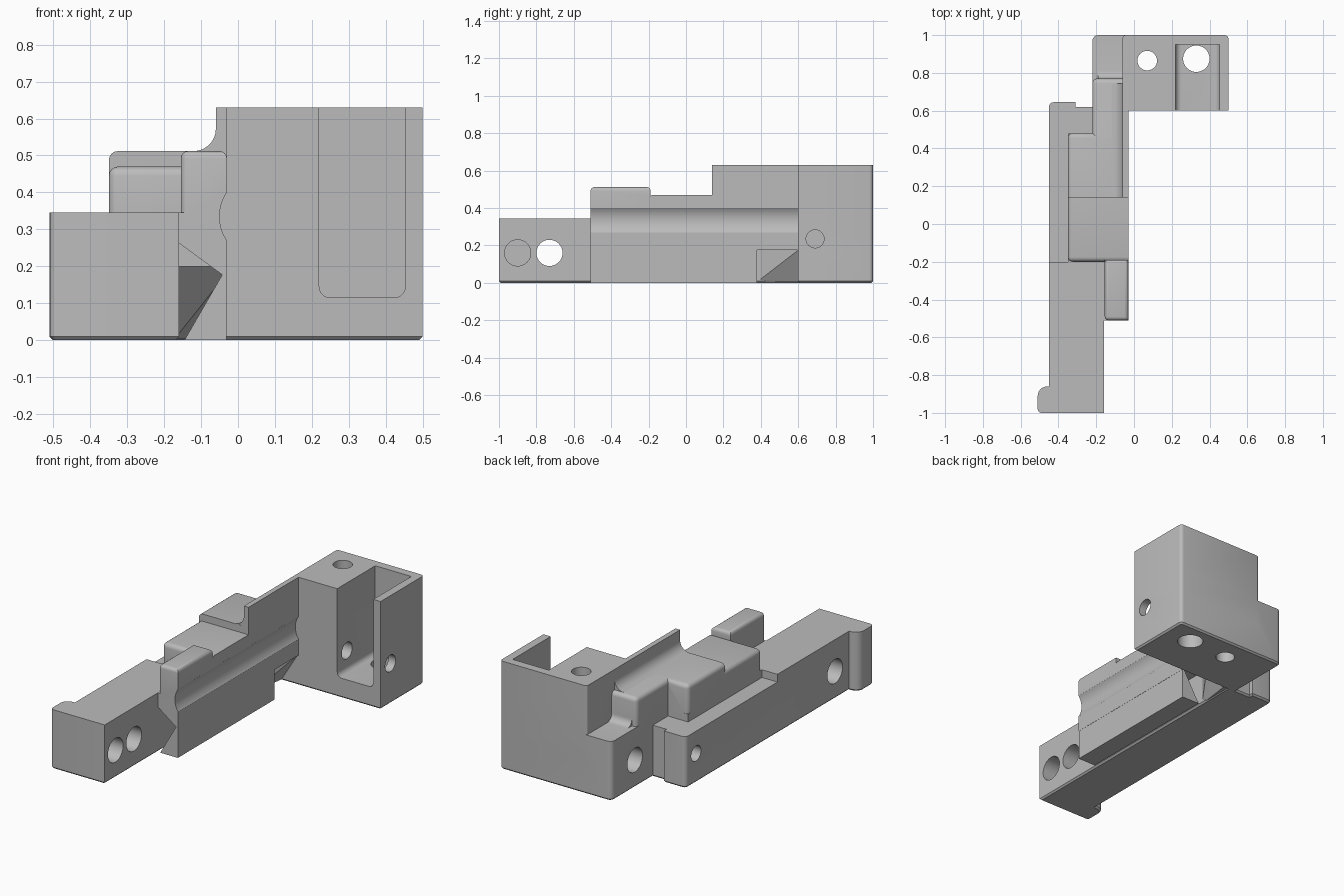
import bpy, bmesh, math
from mathutils import Vector

if "Cube" in bpy.data.objects:
    bpy.data.objects.remove(bpy.data.objects["Cube"], do_unlink=True)

grey = bpy.data.materials.new("plain grey")
grey.use_nodes = True
grey.diffuse_color = (0.5, 0.5, 0.5, 1)
grey.node_tree.nodes["Principled BSDF"].inputs["Base Color"].default_value = (0.5, 0.5, 0.5, 1)


def finish(name, bm):
    bmesh.ops.recalc_face_normals(bm, faces=bm.faces)
    mesh = bpy.data.meshes.new(name)
    bm.to_mesh(mesh)
    bm.free()
    mesh.materials.append(grey)
    obj = bpy.data.objects.new(name, mesh)
    bpy.context.collection.objects.link(obj)
    return obj


def prism(name, outline, axis, lo, hi, rounds=()):
    """Extrude an outline along an axis; rounds holds (radius, segments, edge rule)."""
    place = {"x": lambda u, v, w: (w, u, v),
             "y": lambda u, v, w: (u, w, v),
             "z": lambda u, v, w: (u, v, w)}[axis]
    bm = bmesh.new()
    face = bm.faces.new([bm.verts.new(place(u, v, lo)) for u, v in outline])
    new = bmesh.ops.extrude_face_region(bm, geom=[face])["geom"]
    shift = Vector(place(0, 0, hi - lo))
    bmesh.ops.translate(bm, vec=shift, verts=[g for g in new if isinstance(g, bmesh.types.BMVert)])
    bmesh.ops.recalc_face_normals(bm, faces=bm.faces)
    for radius, segments, rule in rounds:
        chosen = [e for e in bm.edges if rule(e.verts[0].co, e.verts[1].co)]
        bmesh.ops.bevel(bm, geom=chosen, offset=radius, segments=segments,
                        profile=0.5, affect="EDGES", clamp_overlap=True)
    return finish(name, bm)


def box(name, x, y, z, rounds=()):
    outline = [(x[0], y[0]), (x[1], y[0]), (x[1], y[1]), (x[0], y[1])]
    return prism(name, outline, "z", z[0], z[1], rounds)


def rod(name, axis, centre, radius, lo, hi, sides=40):
    ring = [(centre[0] + radius * math.cos(i * math.tau / sides),
             centre[1] + radius * math.sin(i * math.tau / sides)) for i in range(sides)]
    return prism(name, ring, axis, lo, hi)


def on(**want):
    """Edge rule: both ends lie at the given coordinates."""
    return lambda a, b: all(abs(getattr(p, k) - v) < 1e-4 for p in (a, b) for k, v in want.items())


def combine(target, tool, operation):
    mod = target.modifiers.new(operation, "BOOLEAN")
    mod.operation, mod.solver, mod.object = operation, "EXACT", tool
    bpy.context.view_layer.update()
    graph = bpy.context.evaluated_depsgraph_get()
    mesh = bpy.data.meshes.new_from_object(target.evaluated_get(graph))
    target.modifiers.clear()
    target.data = mesh
    bpy.data.objects.remove(tool, do_unlink=True)


# Base: long rail, end lug and rear foot
plan = [(-.51, -1), (-.16, -1), (-.16, .6), (.5, .6), (.5, 1), (-.22, 1), (-.22, .62),
        (-.31, .62), (-.31, .645), (-.45, .645), (-.45, -.86), (-.51, -.86)]
body = prism("bracket_body", plan, "z", 0, .345, [
    (.05, 6, on(x=-.51, y=-.86)), (.02, 4, on(x=-.51, y=-1)), (.02, 4, on(x=.5, y=1)),
    (.03, 4, on(x=-.22, y=1)), (.025, 4, on(x=-.45, y=.645)), (.01, 1, on(z=0))])

# Lowered ledge along the rail
combine(body, box("ledge_cut", (-.6, -.35), (-.2, .7), (.3, .5)), "DIFFERENCE")
combine(body, box("rail_end_cut", (-.6, -.22), (.48, .7), (.3, .5)), "DIFFERENCE")

# Side beam with its undercut, and the thin bar below it
beam = [(-.17, .27), (-.04, .175), (-.03, .175), (-.03, .345), (-.17, .345)]
bar = [(-.145, 0), (-.031, 0), (-.031, .185), (-.038, .185)]
parts = [prism("side_beam", beam, "y", -.51, .62),
         prism("lower_bar", bar, "y", -.51, .38)]

# Tapered end of the undercut
bm = bmesh.new()
for p in [(-.17, .38, .27), (-.17, .38, .005), (-.17, .62, .28), (-.035, .62, .18),
          (-.035, .6, .175), (-.14, .6, .005), (-.14, .62, .005), (-.17, .62, .005)]:
    bm.verts.new(p)
bmesh.ops.convex_hull(bm, input=bm.verts)
parts.append(finish("undercut_end", bm))

# Raised pad, stepped top and thin wall
parts += [
    box("front_pad", (-.155, -.03), (-.51, -.19), (.3, .512),
        [(.02, 4, lambda a, b: min(a.z, b.z) > .5 or on(x=-.155, y=-.51)(a, b))]),
    box("middle_step", (-.35, -.03), (-.2, .2), (.2, .47),
        [(.025, 4, lambda a, b: on(z=.47, x=-.35)(a, b) or on(y=-.2, z=.47)(a, b)
          or on(x=-.35, y=-.2)(a, b))]),
    box("upper_step", (-.35, -.031), (.14, .48), (.2, .512),
        [(.025, 4, lambda a, b: on(z=.512, x=-.35)(a, b) or on(y=.48, z=.512)(a, b)
          or on(x=-.35, y=.48)(a, b))]),
    box("rear_step", (-.22, -.032), (.4, .77), (.28, .512),
        [(.025, 4, lambda a, b: on(x=-.22, y=.77)(a, b) or on(y=.77, z=.512)(a, b)
          or on(x=-.22, z=.512)(a, b))]),
    box("thin_wall", (-.06, -.03), (.14, .7), (.3, .63))]

# Concave fillets joining the steps to the wall
arc = [(-.12 + .06 * math.cos(t * math.pi / 16), .572 - .06 * math.sin(t * math.pi / 16))
       for t in range(9)]
parts.append(prism("wall_fillet", arc + [(-.12, .49), (-.04, .49), (-.04, .572)], "y", .141, .745))
arc = [(.81 - .04 * math.cos(t * math.pi / 12), .385 - .04 * math.sin(t * math.pi / 12))
       for t in range(7)]
parts.append(prism("step_fillet", arc + [(.81, .32), (.74, .32), (.74, .385)], "x", -.19, -.04))
for part in parts:
    combine(body, part, "UNION")

# Long rounded groove in the side
combine(body, rod("side_groove", "y", (.066, .335), .116, -.7, .6, 64), "DIFFERENCE")

# Rear block with its open pocket
combine(body, box("rear_block", (-.06, .5), (.6, 1), (.2, .63),
                  [(.02, 4, on(x=.5, y=1)), (.015, 3, on(x=-.06, y=1))]), "UNION")
combine(body, box("pocket", (.22, .453), (.5, .95), (.115, .8),
                  [(.03, 5, lambda a, b: on(x=.22, z=.115)(a, b) or on(x=.453, z=.115)(a, b))]),
        "DIFFERENCE")

# Bolt and pin holes
for name, axis, centre, radius, lo, hi in [
        ("small_bolt_hole", "z", (.07, .865), .052, -.1, .8),
        ("pocket_floor_hole", "z", (.33, .875), .07, -.1, .3),
        ("cross_pin_hole", "x", (.69, .235), .048, .1, .6),
        ("rear_side_hole", "x", (.785, .16), .07, -.3, -.1),
        ("rail_end_hole", "x", (.55, .17), .045, -.5, -.3),
        ("rail_through_hole", "x", (-.73, .16), .07, -.6, -.1),
        ("rail_blind_hole", "x", (-.9, .16), .07, -.4, -.1)]:
    combine(body, rod(name, axis, centre, radius, lo, hi), "DIFFERENCE")

# Smooth curves, crisp corners
bpy.ops.object.select_all(action="DESELECT")
body.select_set(True)
bpy.context.view_layer.objects.active = body
bpy.ops.object.shade_smooth_by_angle(angle=math.radians(30))
